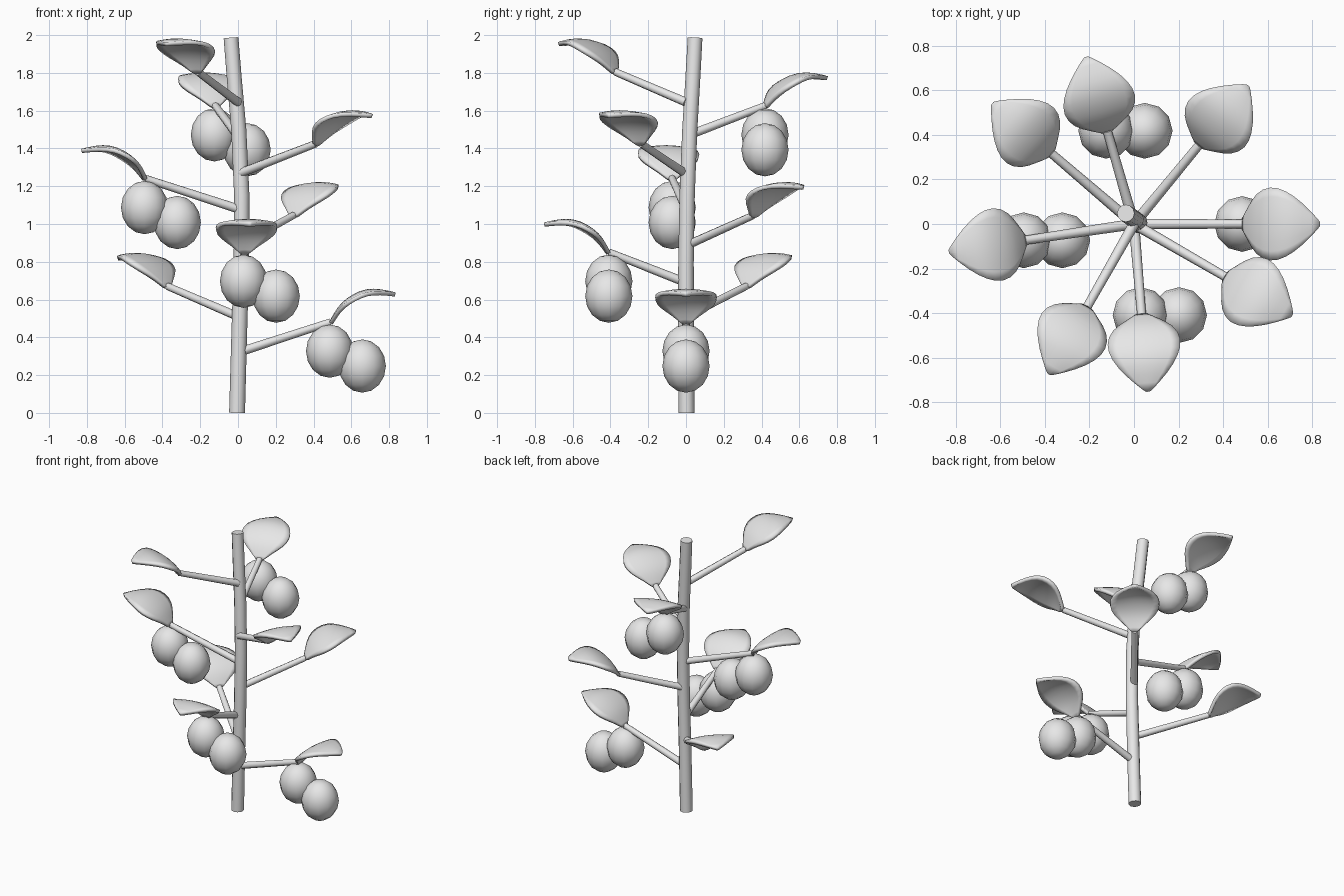
import bpy, bmesh, math
from mathutils import Vector

if "Cube" in bpy.data.objects:
    bpy.data.objects.remove(bpy.data.objects["Cube"])

grey = bpy.data.materials.new("plain grey")
grey.diffuse_color = (0.8, 0.8, 0.8, 1)
grey.use_nodes = True
grey.node_tree.nodes["Principled BSDF"].inputs["Base Color"].default_value = grey.diffuse_color


def finish(bm, name, angle=60):
    """Turn a bmesh into a smooth shaded grey object."""
    me = bpy.data.meshes.new(name)
    bm.to_mesh(me)
    bm.free()
    me.materials.append(grey)
    ob = bpy.data.objects.new(name, me)
    bpy.context.collection.objects.link(ob)
    bpy.ops.object.select_all(action='DESELECT')
    ob.select_set(True)
    bpy.context.view_layer.objects.active = ob
    bpy.ops.object.shade_smooth_by_angle(angle=math.radians(angle))
    return ob


def tube(name, path, r0, r1, sides):
    """Tapered capped tube along a path."""
    pts = [Vector(p) for p in path]
    bm = bmesh.new()
    rings = []
    for i, p in enumerate(pts):
        t = (pts[min(i + 1, len(pts) - 1)] - pts[max(i - 1, 0)]).normalized()
        ref = Vector((0, 1, 0)) if abs(t.z) > 0.9 else Vector((0, 0, 1))
        a = ref.cross(t).normalized()
        b = t.cross(a)
        r = r0 + (r1 - r0) * i / (len(pts) - 1)
        rings.append([bm.verts.new(p + r * (a * math.cos(k * math.tau / sides)
                                            + b * math.sin(k * math.tau / sides)))
                      for k in range(sides)])
    for lo, hi in zip(rings, rings[1:]):
        for k in range(sides):
            n = (k + 1) % sides
            bm.faces.new((lo[k], lo[n], hi[n], hi[k]))
    bm.faces.new(rings[0][::-1])
    bm.faces.new(rings[-1])
    return finish(bm, name)


def leaf(name, end, angle):
    """Arched leaf: stations of (outward, up, half width)."""
    stations = [(-0.008, 0.0, 0.022), (0.018, 0.05, 0.07), (0.055, 0.106, 0.14),
                (0.12, 0.153, 0.172), (0.19, 0.181, 0.152), (0.265, 0.178, 0.098),
                (0.345, 0.158, 0.012)]
    out = Vector((math.cos(angle), math.sin(angle), 0))
    side = Vector((-out.y, out.x, 0))
    bm = bmesh.new()
    rows = []
    for s, up, hw in stations:
        rows.append([bm.verts.new(end + out * s + side * hw * v
                                  + Vector((0, 0, up - 0.02 * v * v * hw / 0.17)))
                     for v in (-1, -0.5, 0, 0.5, 1)])
    for a, b in zip(rows, rows[1:]):
        for j in range(4):
            bm.faces.new((a[j], b[j], b[j + 1], a[j + 1]))
    ob = finish(bm, name, 50)
    sub = ob.modifiers.new("round", 'SUBSURF')
    sub.levels = sub.render_levels = 1
    thick = ob.modifiers.new("thickness", 'SOLIDIFY')
    thick.thickness = 0.022
    thick.offset = -1


def fruit(name, centre):
    bm = bmesh.new()
    bmesh.ops.create_uvsphere(bm, u_segments=12, v_segments=8, radius=1)
    for v in bm.verts:
        v.co = Vector(centre) + Vector((v.co.x * 0.125, v.co.y * 0.125, v.co.z * 0.141))
    finish(bm, name)


# Main stem, gently bowed
tube("stem", [(-0.005, 0.003, 0), (0.006, 0, 0.4), (0.018, 0, 0.8), (0.02, 0.006, 1.15),
              (0.004, 0.02, 1.5), (-0.018, 0.035, 1.75), (-0.037, 0.048, 1.985)],
     0.042, 0.039, 12)

# Branches: start height, direction in degrees, reach, has fruit
branches = [(0.32, 0, 0.49, True), (0.51, 139.5, 0.49, False), (0.69, 274.8, 0.41, True),
            (0.885, 50.5, 0.46, False), (1.08, 188.5, 0.495, True),
            (1.265, 330, 0.475, False), (1.465, 106, 0.435, True), (1.645, 240.5, 0.43, False)]
for i, (z, deg, reach, has_fruit) in enumerate(branches, 1):
    a = math.radians(deg)
    end = Vector((reach * math.cos(a), reach * math.sin(a), z + 0.16))
    tube(f"branch_{i}", [(0, 0, z), end], 0.024, 0.02, 8)
    leaf(f"leaf_{i}", end, a)
    if has_fruit:
        fruit(f"fruit_{i}_upper", end + Vector((-0.005, 0, -0.153)))
        fruit(f"fruit_{i}_lower", end + Vector((0.168, 0, -0.232)))
